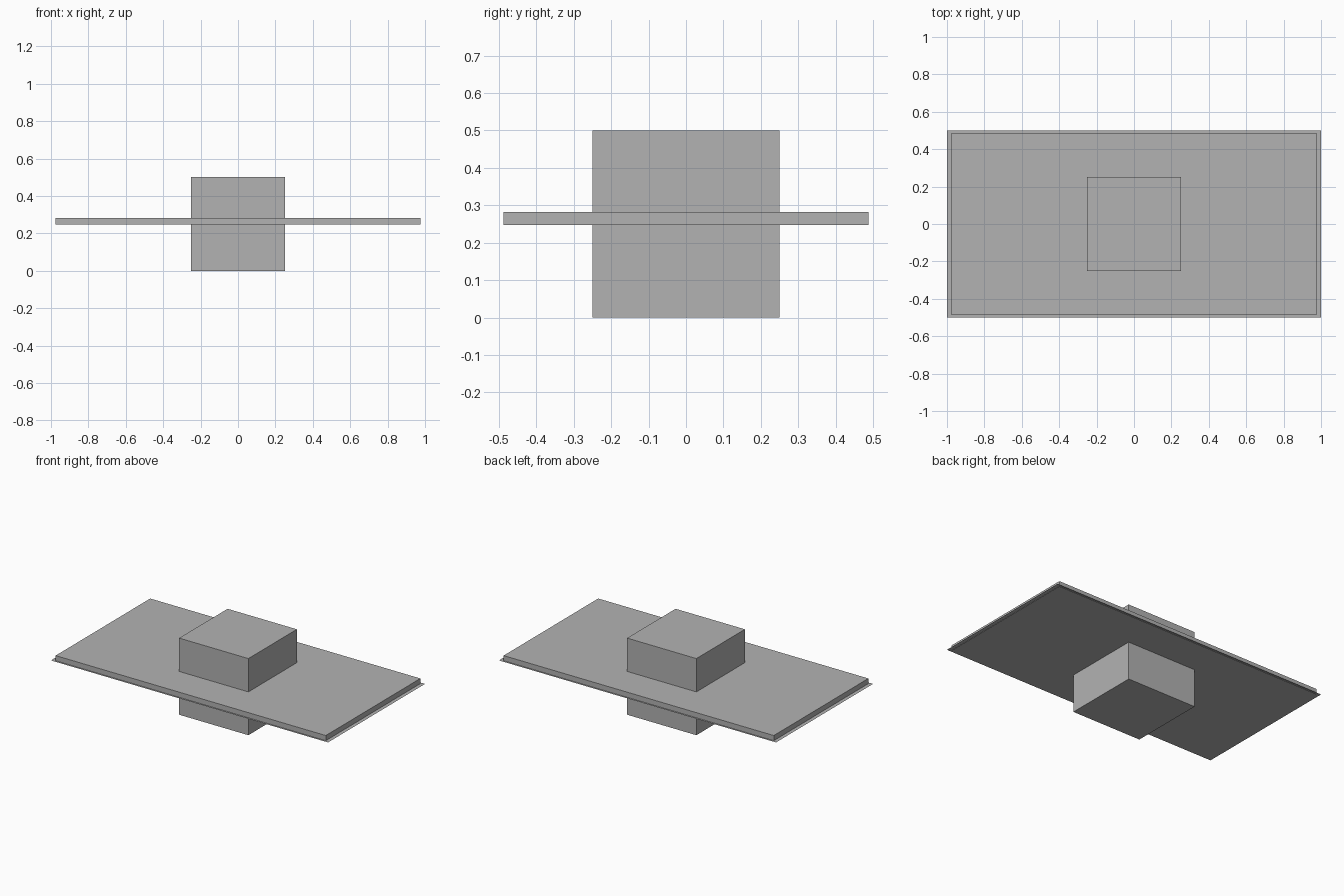
import bpy

if "Cube" in bpy.data.objects:
    bpy.data.objects.remove(bpy.data.objects["Cube"])

grey = bpy.data.materials.new("plain grey")
grey.diffuse_color = (0.448, 0.448, 0.448, 1)
grey.use_nodes = True
grey.node_tree.nodes["Principled BSDF"].inputs["Base Color"].default_value = grey.diffuse_color


def finish(name, size, z):
    ob = bpy.context.object
    ob.name = name
    ob.scale = size
    ob.location.z = z
    bpy.ops.object.transform_apply(location=True, scale=True, rotation=False)
    ob.data.materials.append(grey)


def box(name, sx, sy, z0, z1):
    bpy.ops.mesh.primitive_cube_add(size=1)
    finish(name, (sx, sy, z1 - z0), (z0 + z1) / 2)


# central block passing through the slab
box("center_block", 0.5, 0.5, 0.0, 0.5)

# thin slab around the middle of the block
box("slab", 1.95, 0.975, 0.247, 0.2825)

# paper-thin sheet forming a narrow lip around the slab's lower edge
bpy.ops.mesh.primitive_plane_add(size=1)
finish("lip_sheet", (2.0, 1.0, 1.0), 0.249)
